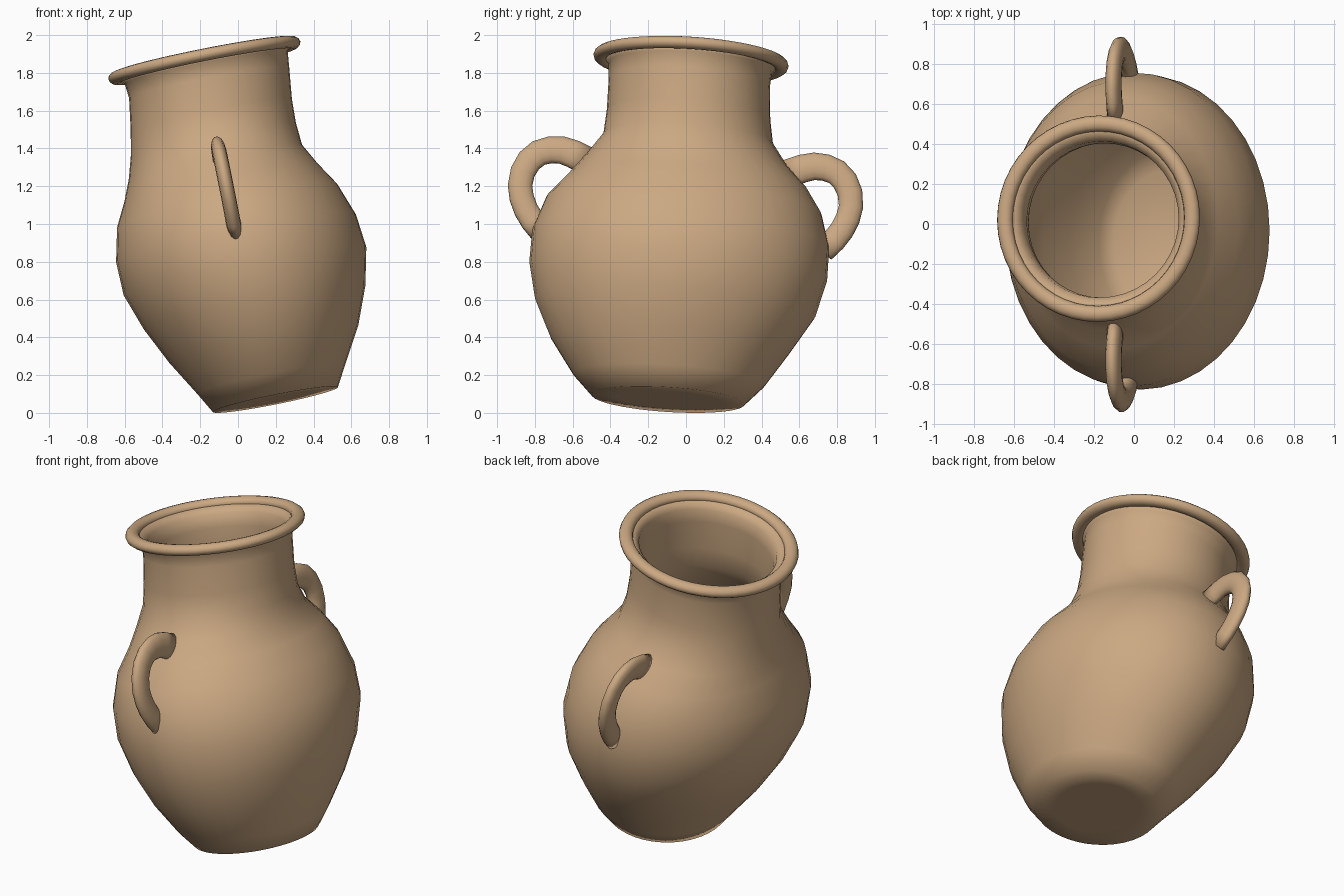
import bpy, bmesh, math
from mathutils import Matrix, Vector

if "Cube" in bpy.data.objects:
    bpy.data.objects.remove(bpy.data.objects["Cube"])

clay = bpy.data.materials.new("tan_clay")
clay.diffuse_color = (0.60, 0.395, 0.225, 1)
clay.use_nodes = True
clay.node_tree.nodes["Principled BSDF"].inputs["Base Color"].default_value = clay.diffuse_color

# Leaning frame shared by every part: columns are local x, y, axis and base centre
d = Vector((-0.195, 0.063, 0.979)).normalized()
v = d.cross(Vector((1, 0, 0))).normalized()
u = v.cross(d)
FRAME = Matrix((u, v, d)).transposed().to_4x4()
FRAME.translation = Vector((0.2, -0.095, 0.071))


def loft(name, rings, loop=False):
    """Skin a list of point rings; cap the ends unless the rings form a loop."""
    bm = bmesh.new()
    vs = [[bm.verts.new(FRAME @ Vector(p)) for p in r] for r in rings]
    n = len(vs[0])
    pairs = list(zip(vs, vs[1:])) + ([(vs[-1], vs[0])] if loop else [])
    for a, b in pairs:
        for i in range(n):
            j = (i + 1) % n
            bm.faces.new((a[i], a[j], b[j], b[i]))
    if not loop:
        bm.faces.new(vs[0])
        bm.faces.new(vs[-1])
    bmesh.ops.recalc_face_normals(bm, faces=bm.faces)
    for f in bm.faces:
        f.smooth = True
    me = bpy.data.meshes.new(name)
    bm.to_mesh(me)
    bm.free()
    me.materials.append(clay)
    ob = bpy.data.objects.new(name, me)
    bpy.context.collection.objects.link(ob)
    return ob


def oval(t, x0, x1, y0, y1, inset=0.0, n=40):
    cx, cy = (x0 + x1) / 2, (y0 + y1) / 2
    rx, ry = (x1 - x0) / 2 - inset, (y1 - y0) / 2 - inset
    return [(cx + rx * math.cos(2 * math.pi * i / n),
             cy + ry * math.sin(2 * math.pi * i / n), t) for i in range(n)]


# Body and neck: height along the axis, then x and y extents
profile = [
    (0.00, -0.340, 0.335, -0.405, 0.405),
    (0.11, -0.402, 0.397, -0.513, 0.507),
    (0.30, -0.515, 0.505, -0.644, 0.630),
    (0.50, -0.612, 0.583, -0.737, 0.750),
    (0.70, -0.682, 0.628, -0.780, 0.800),
    (0.88, -0.687, 0.608, -0.775, 0.800),
    (1.06, -0.646, 0.542, -0.712, 0.748),
    (1.19, -0.580, 0.460, -0.603, 0.663),
    (1.30, -0.535, 0.400, -0.517, 0.555),
    (1.42, -0.500, 0.391, -0.432, 0.468),
    (1.55, -0.475, 0.395, -0.422, 0.445),
    (1.72, -0.450, 0.414, -0.423, 0.432),
    (1.80, -0.458, 0.422, -0.428, 0.437),
    (1.835, -0.490, 0.450, -0.465, 0.475),
]
outer = [oval(*p) for p in profile]
inner = [oval(max(p[0], 0.05), *p[1:], inset=0.04) for p in reversed(profile)]
loft("vase_body", [oval(0, *profile[0][1:], inset=0.12)] + outer + inner)

# Rounded rim
rim = []
for k in range(12):
    a = 2 * math.pi * k / 12
    r = 0.478 + 0.040 * math.cos(a)
    rim.append(oval(1.838 + 0.033 * math.sin(a), -0.02 - r, -0.02 + r,
                    0.006 - r, 0.006 + r, n=48))
loft("rim", rim, loop=True)

# Two ear handles: path of distance from the mid plane and height, oval section
path = [(0.53, 1.265), (0.61, 1.300), (0.67, 1.316), (0.731, 1.313), (0.79, 1.292),
        (0.837, 1.248), (0.868, 1.185), (0.878, 1.112), (0.865, 1.045),
        (0.838, 0.982), (0.80, 0.925), (0.745, 0.865)]
for name, side in (("handle_front", -1), ("handle_back", 1)):
    rings = []
    for i, (q, t) in enumerate(path):
        a, b = path[max(i - 1, 0)], path[min(i + 1, len(path) - 1)]
        tan = Vector((b[0] - a[0], b[1] - a[1])).normalized()
        half = 0.078 - 0.012 * min(i, 7) / 7
        ring = []
        for k in range(14):
            w = 2 * math.pi * k / 14
            o = half * math.sin(w)
            ring.append((-0.047 + 0.039 * math.cos(w),
                         0.023 + side * (q - tan.y * o), t + tan.x * o))
        rings.append(ring)
    loft(name, rings)
